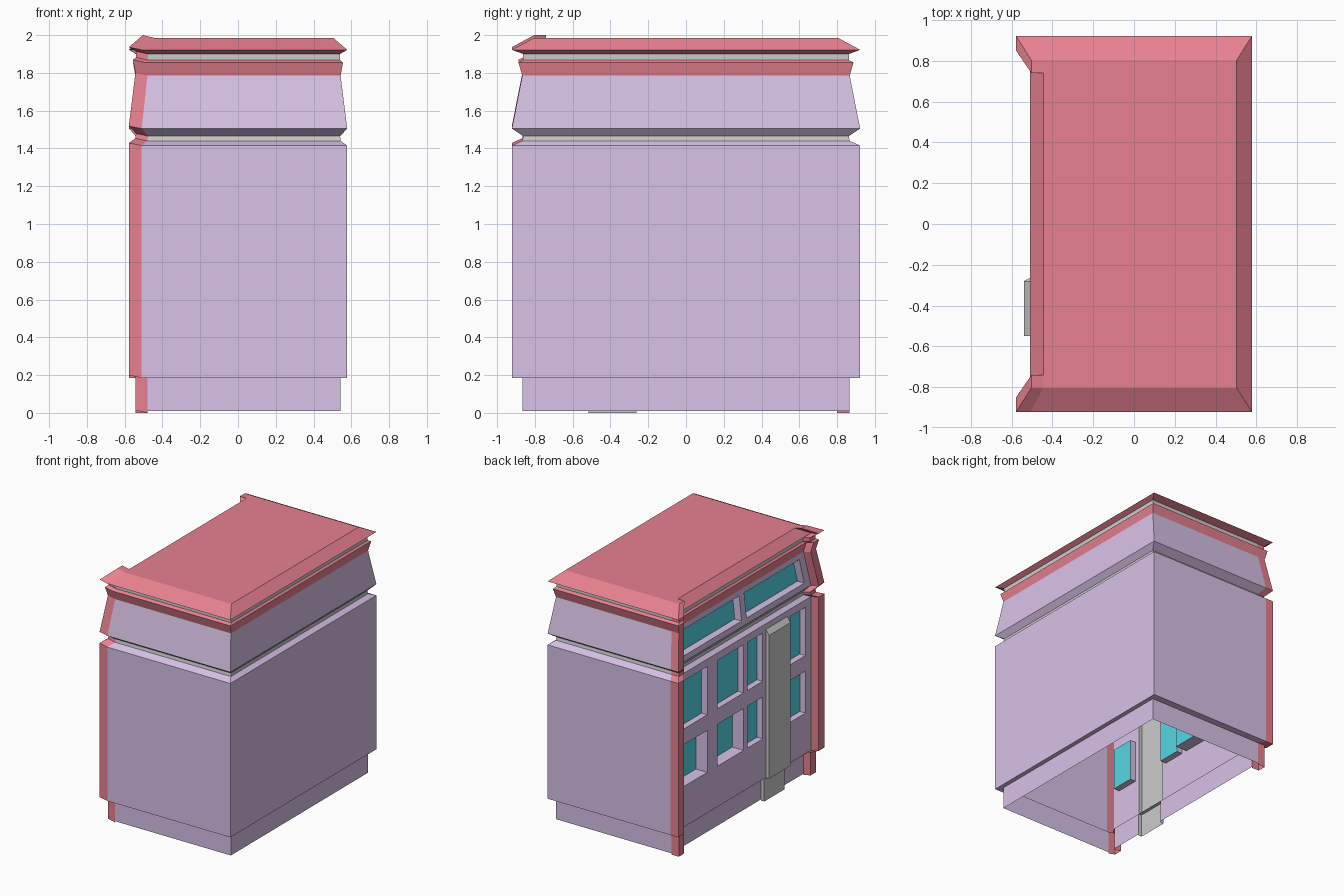
import bpy, bmesh
from mathutils import Vector

if "Cube" in bpy.data.objects:
    bpy.data.objects.remove(bpy.data.objects["Cube"])

def material(name, rgb):
    m = bpy.data.materials.new(name)
    m.diffuse_color = (*rgb, 1)
    m.use_nodes = True
    m.node_tree.nodes["Principled BSDF"].inputs["Base Color"].default_value = m.diffuse_color
    return m

PURPLE = material("purple_wall", (0.69, 0.54, 0.80))
RED = material("red_trim", (0.80, 0.22, 0.28))
TEAL = material("teal_glass", (0.09, 0.68, 0.78))

def build(name, faces, mat=None):
    bm = bmesh.new()
    for f in faces:
        bm.faces.new([bm.verts.new(p) for p in f])
    bmesh.ops.remove_doubles(bm, verts=bm.verts, dist=1e-5)
    me = bpy.data.meshes.new(name)
    bm.to_mesh(me)
    bm.free()
    ob = bpy.data.objects.new(name, me)
    bpy.context.collection.objects.link(ob)
    if mat:
        me.materials.append(mat)
    return ob

def ring(path, z, s):
    # footprint points (x, y, lift) scaled about the centre at height z
    return [Vector((p[0] * s, p[1] * s, z + (p[2] if len(p) > 2 else 0))) for p in path]

def strip(lo, hi):
    return [[lo[i], lo[i + 1], hi[i + 1], hi[i]] for i in range(len(lo) - 1)]

def inside(v, lo, hi):
    return lo < v < hi

# Height, footprint scale, kind of the segment that starts here
LEVELS = [(0.01, 0.94, "wall"), (0.185, 0.94, "wall"), (0.185, 1, "wall"),
          (1.415, 1, "wall"), (1.44, 0.94, "band"), (1.465, 0.935, "wall"),
          (1.505, 1, "wall"), (1.785, 0.94, "roof"), (1.855, 0.962, "roof"),
          (1.868, 0.935, "band"), (1.90, 0.935, "roof"), (1.922, 1, "roof"),
          (1.986, 0.872, None)]

HX, HY, FX, PY = 0.578, 0.922, -0.51, 0.85
SHELL = [(FX, -HY), (HX, -HY), (HX, HY), (FX, HY)]
FRONTAGE = [(FX, PY), (FX, -PY)]

# Openings per facade segment: y0, y1, z0, z1, depth (None = hole behind column)
COLUMN = (-0.55, -0.28)
OPENINGS = {0: [(*COLUMN, 0.01, 0.185, None)],
            2: [(*COLUMN, 0.185, 1.37, None)],
            6: [(-0.78, -0.045, 1.55, 1.745, 0.06), (0.02, 0.78, 1.55, 1.745, 0.06)]}
for y0, y1, low_depth in [(-0.78, -0.59, 0.05), (-0.24, -0.05, 0.05),
                          (0.0, 0.33, 0.1), (0.46, 0.79, 0.1)]:
    OPENINGS[2] += [(y0, y1, 0.51, 0.845, low_depth), (y0, y1, 0.97, 1.355, 0.05)]

def facade(a, b, openings):
    # flat panel with openings; each window is a recessed box closed by glass
    (z0, s0, _), (z1, s1, _) = a, b

    def pt(y, z):
        s = s0 + (s1 - s0) * (z - z0) / (z1 - z0)
        return Vector((FX * s, y * s, z))

    def quad(ya, yb, za, zb):
        return [pt(ya, za), pt(ya, zb), pt(yb, zb), pt(yb, za)]

    ys = sorted({-PY, PY} | {v for o in openings for v in o[:2]})
    zs = sorted({z0, z1} | {v for o in openings for v in o[2:4]})
    walls, glass = [], []
    for ya, yb in zip(ys, ys[1:]):
        for za, zb in zip(zs, zs[1:]):
            cy, cz = (ya + yb) / 2, (za + zb) / 2
            if not any(inside(cy, *o[:2]) and inside(cz, *o[2:4]) for o in openings):
                walls.append(quad(ya, yb, za, zb))
    for o in openings:
        if o[4]:
            outer = quad(*o[:4])
            inner = [p + Vector((o[4], 0, 0)) for p in outer]
            walls += strip(outer + outer[:1], inner + inner[:1])
            glass.append(inner)
    return walls, glass

# Body shell, stone bands, roof and facade
parts = {"wall": [], "band": [], "roof": []}
front, panes = [], []
for i, (a, b) in enumerate(zip(LEVELS, LEVELS[1:])):
    parts[a[2]] += strip(ring(SHELL, *a[:2]), ring(SHELL, *b[:2]))
    if i in OPENINGS:
        w, g = facade(a, b, OPENINGS[i])
        front += w
        panes += g
    else:
        parts[a[2]] += strip(ring(FRONTAGE, *a[:2]), ring(FRONTAGE, *b[:2]))
parts["roof"].append(ring(SHELL, *LEVELS[-1][:2]))
build("side_walls", parts["wall"], PURPLE)
build("stone_bands", parts["band"])
build("roof", parts["roof"], RED)
build("window_wall", front, PURPLE)
build("window_panes", panes, TEAL)

# Corner pilasters follow the same stepped profile
def pilaster(name, path, bottom):
    rings = [ring(path, bottom if i == 0 else z, s) for i, (z, s, _) in enumerate(LEVELS)]
    faces = [f for lo, hi in zip(rings, rings[1:]) for f in strip(lo, hi)]
    build(name, faces + [rings[-1]], RED)

pilaster("back_pilaster", [(FX, HY), (-HX, HY), (-HX, PY), (FX, PY)], 0.0)
pilaster("front_pilaster", [(FX, -PY), (-HX, -PY, 0.014), (-HX, -HY, 0.014), (FX, -HY)], 0.0)

# Grey column on the window wall, with a sloping top
c0, c1 = COLUMN
path = [(FX, c1), (-0.54, c1), (-0.54, c0), (FX, c0)]
rings = [ring(path, z, s) for z, s in [(0, 0.94), (0.185, 0.94), (0.185, 1), (1.33, 1)]]
for k in (0, 3):
    rings[-1][k].z = 1.37
build("column", [f for lo, hi in zip(rings, rings[1:]) for f in strip(lo, hi)] + [rings[-1]])
